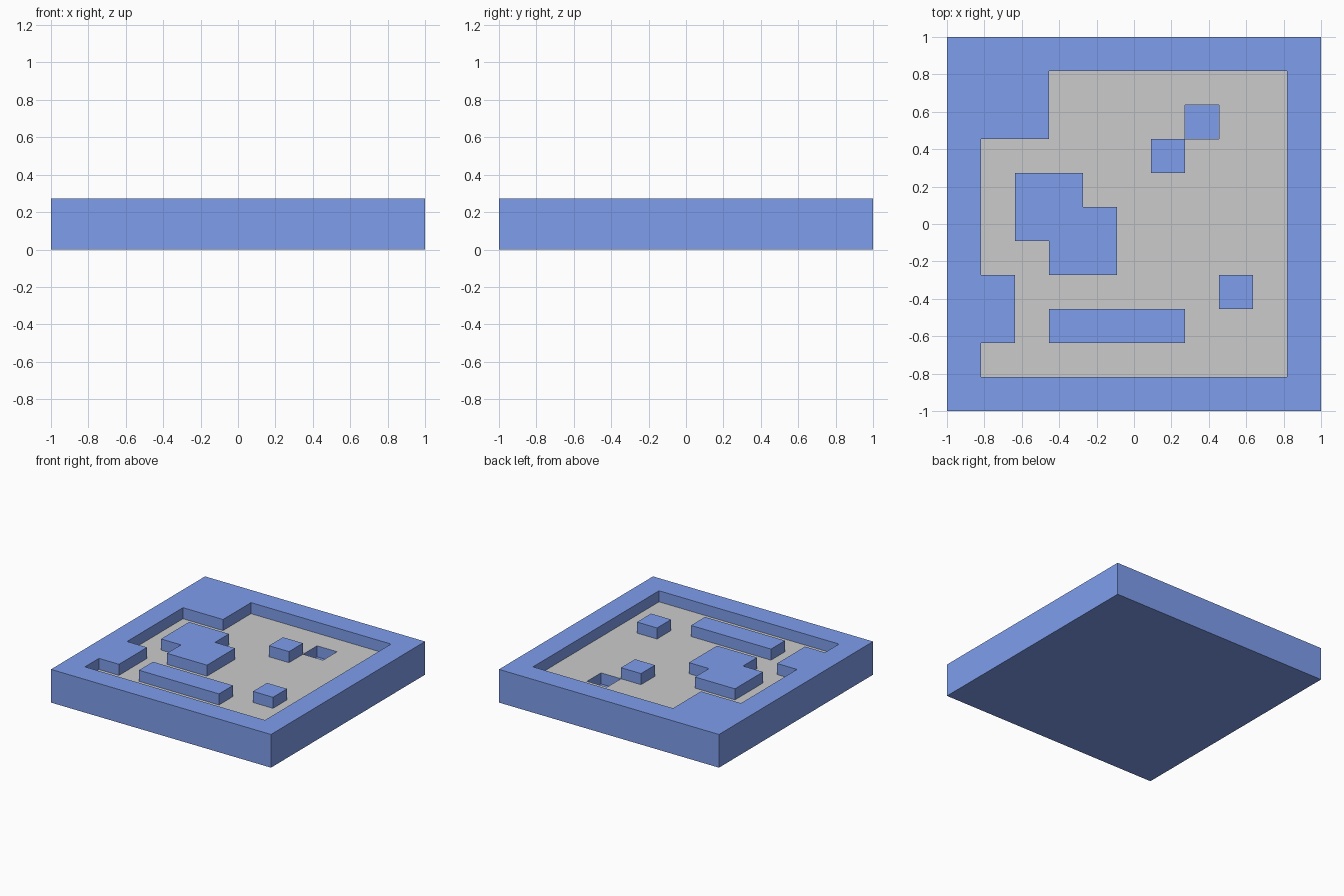
import bpy, bmesh

if "Cube" in bpy.data.objects:
    bpy.data.objects.remove(bpy.data.objects["Cube"])

# Tile plan seen from above: # raised wall, . floor, o pit
PLAN = [
    "###########",
    "###.......#",
    "###....o..#",
    "#.....#...#",
    "#.##......#",
    "#.###.....#",
    "#..##.....#",
    "##......#.#",
    "##.####...#",
    "#.........#",
    "###########",
]
N = len(PLAN)
T = 2 / N                                   # tile size
LEVEL = {"#": 1.5 * T, ".": T, "o": 0.5 * T}

blue = bpy.data.materials.new("blue")
blue.diffuse_color = (0.21, 0.34, 0.84, 1)
blue.use_nodes = True
blue.node_tree.nodes["Principled BSDF"].inputs["Base Color"].default_value = blue.diffuse_color


def tile(r, c):
    return PLAN[r][c] if 0 <= r < N and 0 <= c < N else None


def height(r, c):
    t = tile(r, c)
    return LEVEL[t] if t else 0.0


def quad(bm, pts):
    bm.faces.new([bm.verts.new(p) for p in pts])


def finish(name, bm, mat=None):
    bmesh.ops.remove_doubles(bm, verts=bm.verts, dist=1e-5)
    bmesh.ops.dissolve_limit(bm, angle_limit=0.01, verts=bm.verts, edges=bm.edges)
    me = bpy.data.meshes.new(name)
    bm.to_mesh(me)
    bm.free()
    if mat:
        me.materials.append(mat)
    ob = bpy.data.objects.new(name, me)
    bpy.context.collection.objects.link(ob)


body, floor = bmesh.new(), bmesh.new()

for r in range(N):
    for c in range(N):
        x0, y1, z = -1 + c * T, 1 - r * T, height(r, c)
        x1, y0 = x0 + T, y1 - T
        # Tile top: grey floor or blue wall / pit
        quad(floor if tile(r, c) == "." else body,
             [(x0, y0, z), (x1, y0, z), (x1, y1, z), (x0, y1, z)])
        # Vertical steps down to lower neighbours
        sides = [(r + 1, c, (x0, y0), (x1, y0)), (r, c + 1, (x1, y0), (x1, y1)),
                 (r - 1, c, (x1, y1), (x0, y1)), (r, c - 1, (x0, y1), (x0, y0))]
        for nr, nc, a, b in sides:
            low = height(nr, nc)
            if low < z:
                quad(body, [(*a, low), (*b, low), (*b, z), (*a, z)])

# Underside
quad(body, [(-1, -1, 0), (-1, 1, 0), (1, 1, 0), (1, -1, 0)])

finish("walls_and_base", body, blue)
finish("floor", floor)
